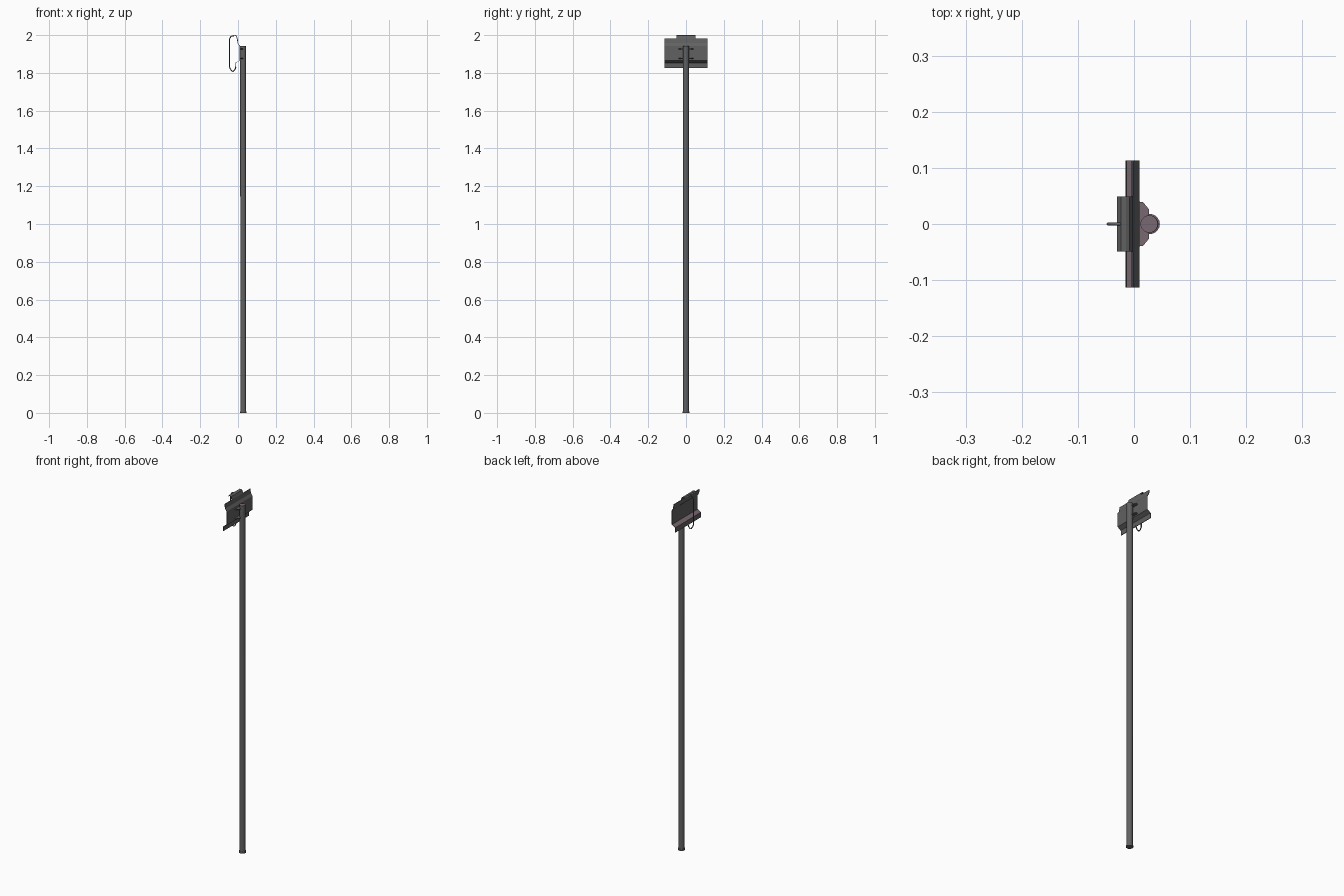
import bpy, bmesh, math
from mathutils import Vector

if "Cube" in bpy.data.objects:
    bpy.data.objects.remove(bpy.data.objects["Cube"])


def material(name, rgb):
    m = bpy.data.materials.new(name)
    m.diffuse_color = (*rgb, 1)
    m.use_nodes = True
    m.node_tree.nodes["Principled BSDF"].inputs["Base Color"].default_value = m.diffuse_color
    return m


GREY = material("dark grey metal", (0.12, 0.12, 0.12))
MAUVE = material("dusky mauve", (0.19, 0.14, 0.165))


def finish(bm, name, mauve_rule=None):
    """Turn a bmesh into an object; faces matching the rule become mauve."""
    bmesh.ops.recalc_face_normals(bm, faces=bm.faces)
    bm.normal_update()
    if mauve_rule:
        for f in bm.faces:
            f.material_index = int(mauve_rule(f))
    me = bpy.data.meshes.new(name)
    bm.to_mesh(me)
    bm.free()
    me.materials.append(GREY)
    me.materials.append(MAUVE)
    ob = bpy.data.objects.new(name, me)
    bpy.context.collection.objects.link(ob)
    return ob


def prism(name, outline, extrude, mauve_rule=None):
    bm = bmesh.new()
    face = bm.faces.new([bm.verts.new(p) for p in outline])
    new = bmesh.ops.extrude_face_region(bm, geom=[face])["geom"]
    verts = [v for v in new if isinstance(v, bmesh.types.BMVert)]
    bmesh.ops.translate(bm, verts=verts, vec=extrude)
    if len(bm.faces) == len(outline) + 1:
        bm.faces.new([bm.verts[i] for i in range(len(outline))])
    return finish(bm, name, mauve_rule)


def bent_sheet(name, profile, shift, half_width, mauve_rule=None):
    """Thin folded sheet: an x-z profile given thickness and run along y."""
    back = [(x + shift[0], z + shift[1]) for x, z in reversed(profile)]
    outline = [(x, -half_width, z) for x, z in profile + back]
    return prism(name, outline, (0, 2 * half_width, 0), mauve_rule)


def smooth(ob):
    for p in ob.data.polygons:
        p.use_smooth = abs(p.normal.z) < 0.7


def lathe_rod(name, rings, segs=20, mauve_rule=None):
    """Round rod from rings of (x centre, radius, height)."""
    bm = bmesh.new()
    loops = []
    for cx, r, z in rings:
        loops.append([bm.verts.new((cx + r * math.cos(2 * math.pi * i / segs),
                                    r * math.sin(2 * math.pi * i / segs), z))
                      for i in range(segs)])
    for a, b in zip(loops, loops[1:]):
        for i in range(segs):
            j = (i + 1) % segs
            bm.faces.new((a[i], a[j], b[j], b[i]))
    bm.faces.new(loops[0])
    bm.faces.new(loops[-1])
    ob = finish(bm, name, mauve_rule)
    smooth(ob)
    for e in ob.data.edges:
        e.use_edge_sharp = False
    return ob


# Pole with a slightly wider foot; upward faces are mauve
lathe_rod("pole", [(0.028, 0.018, 0), (0.028, 0.018, 0.008),
                   (0.028, 0.0155, 0.0085), (0.027, 0.0155, 1.943)],
          mauve_rule=lambda f: f.normal.z > 0.7)

# Folded head panel
bent_sheet("head_panel",
           [(-0.002, 1.981), (0.001, 1.957), (0.010, 1.943), (0.010, 1.866),
            (-0.010, 1.853), (-0.012, 1.827)],
           (-0.003, 0), 0.113,
           lambda f: f.normal.x < 0 and f.normal.z > 0.3
           and f.calc_center_median().z < 1.9)

# Raised tab curling backwards over the panel
bent_sheet("top_tab",
           [(0.001, 1.957), (-0.002, 1.981), (-0.008, 1.997),
            (-0.014, 2.0), (-0.023, 2.0), (-0.027, 1.995)],
           (-0.003, -0.003), 0.049)

# Two clamp plates holding the pole to the panel
for label, z in (("upper", 1.924), ("lower", 1.873)):
    right = [(0.008, 0.040), (0.016, 0.039), (0.027, 0.026), (0.027, 0.012)]
    pts = right + [(x, -y) for x, y in reversed(right)]
    prism(label + "_clamp", [(x, y, z) for x, y in pts], (0, 0, 0.005),
          lambda f: f.normal.z > 0.7)

# Bent wire hook from the tab down and around to the panel bottom
path = [(-0.020, 1.996), (-0.030, 1.996), (-0.038, 1.992), (-0.046, 1.978),
        (-0.046, 1.835), (-0.040, 1.820), (-0.031, 1.809), (-0.026, 1.808),
        (-0.018, 1.815), (-0.011, 1.830)]
bm = bmesh.new()
loops, r, segs = [], 0.0028, 8
pts = [Vector((x, 0, z)) for x, z in path]
for i, p in enumerate(pts):
    t = (pts[min(i + 1, len(pts) - 1)] - pts[max(i - 1, 0)]).normalized()
    side = Vector((0, 1, 0))
    out = t.cross(side)
    loops.append([bm.verts.new(p + r * (math.cos(2 * math.pi * k / segs) * side
                                        + math.sin(2 * math.pi * k / segs) * out))
                  for k in range(segs)])
for a, b in zip(loops, loops[1:]):
    for k in range(segs):
        j = (k + 1) % segs
        bm.faces.new((a[k], a[j], b[j], b[k]))
bm.faces.new(loops[0])
bm.faces.new(loops[-1])
hook = finish(bm, "wire_hook")
for p in hook.data.polygons:
    p.use_smooth = len(p.vertices) == 4
